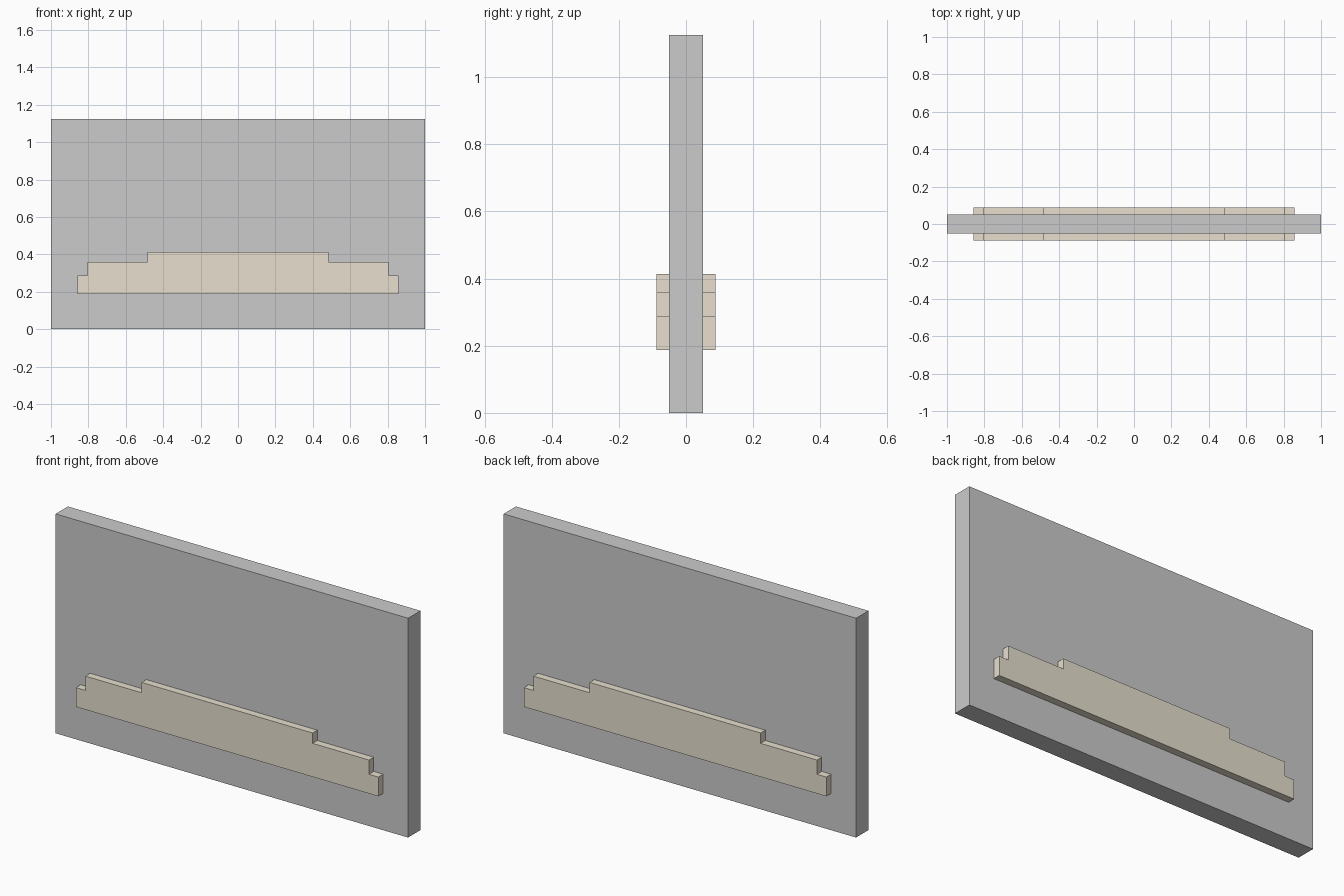
import bpy, bmesh

if "Cube" in bpy.data.objects:
    bpy.data.objects.remove(bpy.data.objects["Cube"])

HALF_THICK = 0.05    # wall half thickness
TRIM_OUT = 0.088     # outer face of the trim


def extrude_profile(name, profile, y0, y1, material=None):
    """Solid made by extruding an (x, z) outline from y0 to y1."""
    bm = bmesh.new()
    face = bm.faces.new([bm.verts.new((x, y0, z)) for x, z in profile])
    ext = bmesh.ops.extrude_face_region(bm, geom=[face])
    verts = [v for v in ext["geom"] if isinstance(v, bmesh.types.BMVert)]
    bmesh.ops.translate(bm, verts=verts, vec=(0, y1 - y0, 0))
    bmesh.ops.recalc_face_normals(bm, faces=bm.faces)
    mesh = bpy.data.meshes.new(name)
    bm.to_mesh(mesh)
    bm.free()
    if material:
        mesh.materials.append(material)
    obj = bpy.data.objects.new(name, mesh)
    bpy.context.collection.objects.link(obj)
    return obj


def mirrored(half):
    """Complete a right-hand outline with its mirror image in x."""
    return half + [(-x, z) for x, z in reversed(half)]


# Wall slab
extrude_profile("wall_panel", mirrored([(1, 0), (1, 1.125)]),
                -HALF_THICK, HALF_THICK)

# Stepped trim on both faces of the wall
beige = bpy.data.materials.new("beige_trim")
beige.diffuse_color = (0.80, 0.74, 0.62, 1)
beige.use_nodes = True
beige.node_tree.nodes["Principled BSDF"].inputs["Base Color"].default_value = beige.diffuse_color

steps = mirrored([(0.858, 0.188), (0.858, 0.287), (0.805, 0.287),
                  (0.805, 0.36), (0.485, 0.36), (0.485, 0.413)])
for name, side in (("front_trim", -1), ("back_trim", 1)):
    extrude_profile(name, steps, side * HALF_THICK, side * TRIM_OUT, beige)
